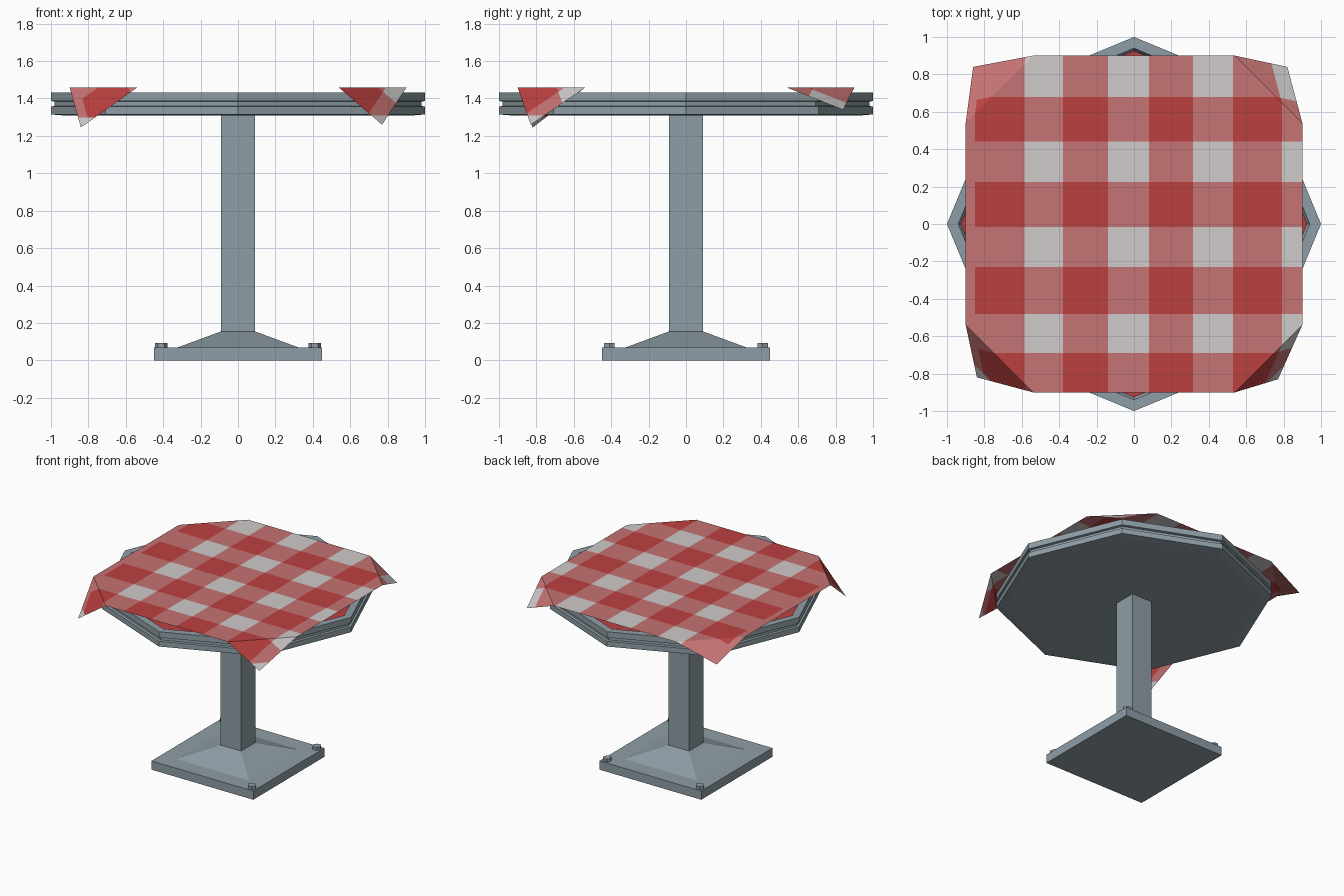
import bpy, bmesh, math
from mathutils import Vector

if "Cube" in bpy.data.objects:
    bpy.data.objects.remove(bpy.data.objects["Cube"])


def material(name, rgb):
    lin = [(c / 255 / 12.92) if c < 11 else ((c / 255 + 0.055) / 1.055) ** 2.4 for c in rgb]
    m = bpy.data.materials.new(name)
    m.diffuse_color = (*lin, 1)
    m.use_nodes = True
    m.node_tree.nodes["Principled BSDF"].inputs["Base Color"].default_value = m.diffuse_color
    return m


METAL = material("blue grey metal", (143, 158, 166))
DARK = material("deep red", (188, 64, 64))
MID = material("faded red", (198, 115, 115))
PALE = material("off white", (207, 203, 202))


def finish(bm, name, mats):
    me = bpy.data.meshes.new(name)
    bm.to_mesh(me)
    bm.free()
    for m in mats:
        me.materials.append(m)
    ob = bpy.data.objects.new(name, me)
    bpy.context.collection.objects.link(ob)
    return ob


def turned(name, profile, sides, turn=0.0, at=(0, 0), mats=(METAL,), top_mat=0):
    """Stack of polygon rings (radius, z), capped at both ends."""
    bm = bmesh.new()
    rings = []
    for r, z in profile:
        angles = [turn + 2 * math.pi * i / sides for i in range(sides)]
        rings.append([bm.verts.new((at[0] + r * math.cos(a), at[1] + r * math.sin(a), z)) for a in angles])
    for low, high in zip(rings, rings[1:]):
        for i in range(sides):
            j = (i + 1) % sides
            bm.faces.new((low[i], low[j], high[j], high[i]))
    bm.faces.new(rings[0][::-1])
    bm.faces.new(rings[-1]).material_index = top_mat
    return finish(bm, name, mats)


def square(name, profile):
    return turned(name, [(h * math.sqrt(2), z) for h, z in profile], 4, math.pi / 4)


# Foot plate, sloped collar and post
square("foot_plate", [(0.45, 0), (0.45, 0.07)])
square("foot_collar", [(0.32, 0.07), (0.09, 0.155)])
square("post", [(0.09, 0.15), (0.09, 1.32)])

# Three remaining bolts (front left one is missing)
for i, (x, y) in enumerate([(0.41, -0.41), (0.41, 0.41), (-0.41, 0.41)]):
    turned(f"bolt_{i + 1}", [(0.033, 0.065), (0.033, 0.094)], 6, 0, (x, y))

# Octagonal top with a grooved edge and a recessed red panel
turned("table_top", [(0.94, 1.31), (1, 1.315), (1, 1.357), (0.98, 1.36), (0.98, 1.383),
                     (1, 1.387), (1, 1.433), (0.94, 1.433), (0.925, 1.405)],
       8, mats=(METAL, DARK), top_mat=1)

# Checked cloth: one flat square cut along the stripe edges and corner folds
S, FOLD, Z = 0.9, 1.44, 1.458
X_RED = [(-0.9, -0.585), (-0.38, -0.14), (0.08, 0.315), (0.53, 0.79)]
Y_RED = [(-0.9, -0.69), (-0.48, -0.23), (-0.015, 0.225), (0.44, 0.68)]
TIPS = {(-1, -1): (-0.84, -0.82, 1.245), (1, -1): (0.77, -0.83, 1.26),
        (1, 1): (0.82, 0.84, 1.34), (-1, 1): (-0.86, 0.84, 1.34)}

bm = bmesh.new()
bm.faces.new([bm.verts.new((x, y, Z)) for x, y in ((-S, -S), (S, -S), (S, S), (-S, S))])


def cut(point, normal):
    bmesh.ops.bisect_plane(bm, geom=bm.verts[:] + bm.edges[:] + bm.faces[:], dist=1e-5,
                           plane_co=point, plane_no=normal)


for v in [e for band in X_RED for e in band] + [-0.85]:
    if v > -S:
        cut((v, 0, Z), (1, 0, 0))
for v in [e for band in Y_RED for e in band]:
    if v > -S:
        cut((0, v, Z), (0, 1, 0))
for sx, sy in TIPS:
    n = Vector((sx, sy, 0)).normalized()
    cut(n * (FOLD / math.sqrt(2)), n)
    if sy < 0:
        cut(n * (1.71 / math.sqrt(2)), n)

# Colour by how many stripes cross each cell; front tips are pale
for f in bm.faces:
    c = f.calc_center_median()
    in_x = any(a < c.x < b for a, b in X_RED)
    in_y = any(a < c.y < b for a, b in Y_RED)
    count = in_x + in_y
    if c.x < -0.85:
        count = min(count, 1)
    if c.y < 0 and abs(c.x) + abs(c.y) > 1.71:
        count = 0
    f.material_index = 2 - count

# Drop the four corners
for v in bm.verts:
    w = (abs(v.co.x) + abs(v.co.y) - FOLD) / (2 * S - FOLD)
    if w > 1e-4:
        sx, sy = (1 if v.co.x > 0 else -1), (1 if v.co.y > 0 else -1)
        v.co += w * (Vector(TIPS[(sx, sy)]) - Vector((sx * S, sy * S, Z)))
finish(bm, "checked_cloth", (DARK, MID, PALE))
